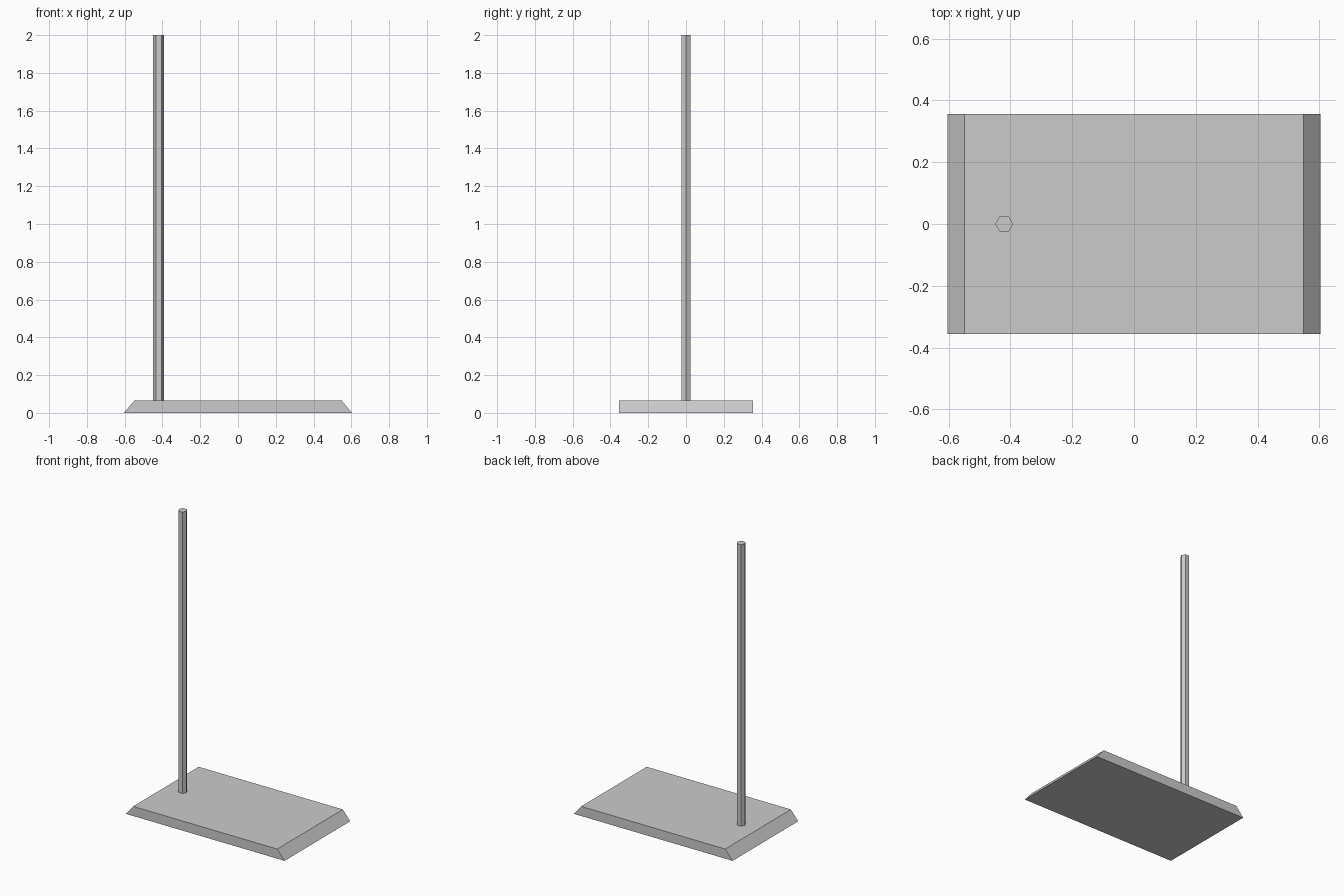
import bpy
import bmesh
from math import tau, cos, sin

cube = bpy.data.objects.get("Cube")
if cube:
    bpy.data.objects.remove(cube, do_unlink=True)

# One plain grey for the whole stand
grey = bpy.data.materials.new("light_grey")
grey.use_nodes = True
colour = (0.6, 0.6, 0.6, 1)
grey.diffuse_color = colour
grey.node_tree.nodes["Principled BSDF"].inputs["Base Color"].default_value = colour


def prism(name, profile, offset):
    """Extrude a closed profile along an offset into a flat-shaded solid."""
    bm = bmesh.new()
    face = bm.faces.new([bm.verts.new(p) for p in profile])
    result = bmesh.ops.extrude_face_region(bm, geom=[face], use_keep_orig=True)
    verts = [g for g in result["geom"] if isinstance(g, bmesh.types.BMVert)]
    bmesh.ops.translate(bm, verts=verts, vec=offset)
    bmesh.ops.recalc_face_normals(bm, faces=bm.faces)
    mesh = bpy.data.meshes.new(name)
    bm.to_mesh(mesh)
    bm.free()
    mesh.materials.append(grey)
    obj = bpy.data.objects.new(name, mesh)
    bpy.context.collection.objects.link(obj)
    return obj


# Base plate with sloping ends
bottom, top, depth, height = 0.604, 0.548, 0.356, 0.066
prism("base_plate",
      [(-bottom, -depth, 0), (bottom, -depth, 0),
       (top, -depth, height), (-top, -depth, height)],
      (0, 2 * depth, 0))

# Six-sided pole near one end
radius, pole_x = 0.029, -0.42
prism("pole",
      [(pole_x + radius * cos(tau * i / 6), radius * sin(tau * i / 6), height)
       for i in range(6)],
      (0, 0, 2 - height))
